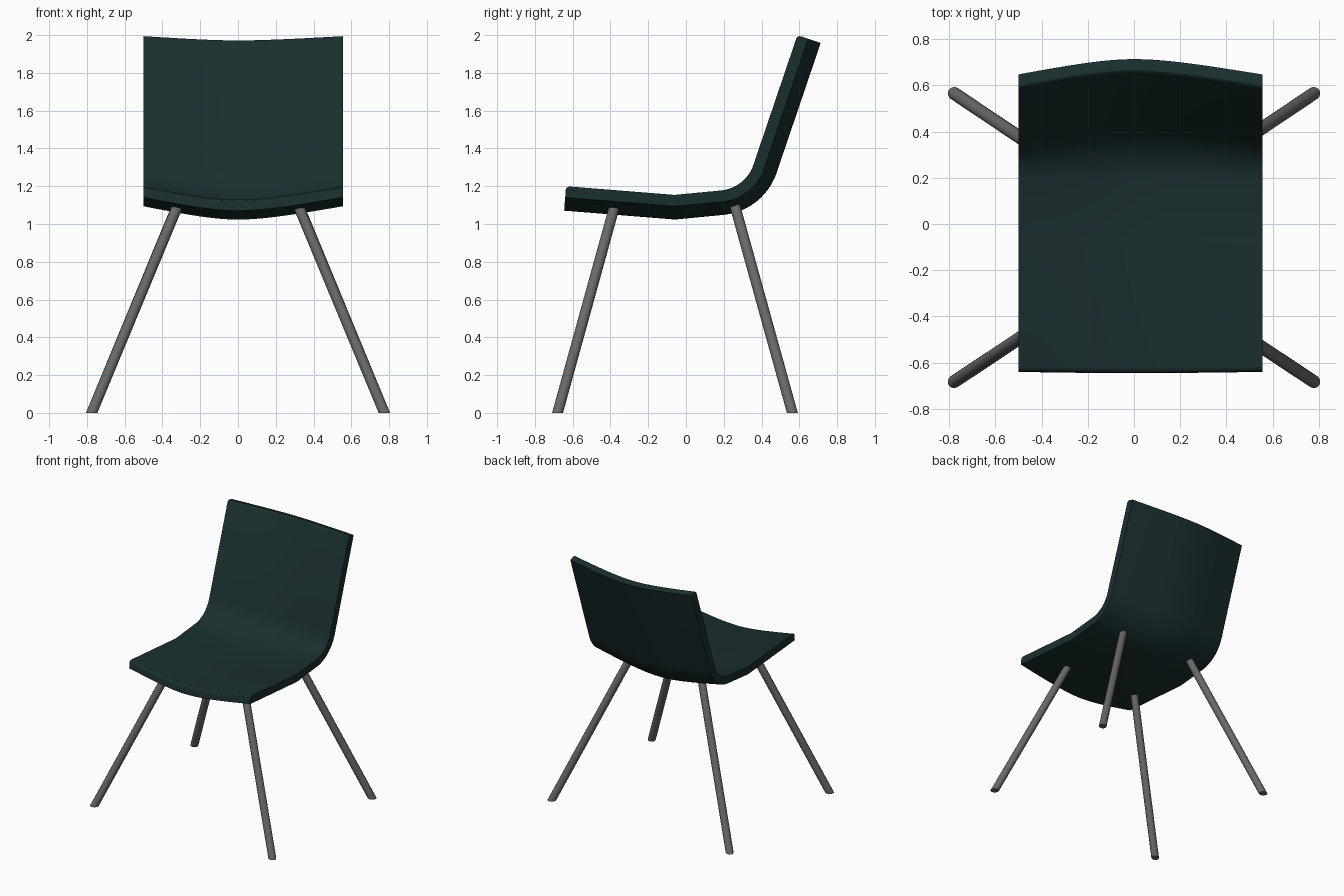
import bpy, bmesh, math
from mathutils import Vector

if "Cube" in bpy.data.objects:
    bpy.data.objects.remove(bpy.data.objects["Cube"])

THICK, SAG, BEV = 0.06, 0.07, 0.02
X0, X1 = -0.5, 0.555


def material(name, rgb):
    m = bpy.data.materials.new(name)
    m.diffuse_color = (*rgb, 1)
    m.use_nodes = True
    m.node_tree.nodes["Principled BSDF"].inputs["Base Color"].default_value = m.diffuse_color
    return m


def finish(bm, name, mat):
    bmesh.ops.recalc_face_normals(bm, faces=bm.faces)
    me = bpy.data.meshes.new(name)
    bm.to_mesh(me)
    bm.free()
    ob = bpy.data.objects.new(name, me)
    bpy.context.collection.objects.link(ob)
    me.materials.append(mat)
    bpy.ops.object.select_all(action='DESELECT')
    ob.select_set(True)
    bpy.context.view_layer.objects.active = ob
    bpy.ops.object.shade_smooth_by_angle(angle=math.radians(30))
    return ob


def fillet(a, b, c, r, n):
    # arc of radius r rounding the corner b of the path a-b-c
    u, v = (a - b).normalized(), (c - b).normalized()
    half = u.angle(v) / 2
    p, q = b + u * (r / math.tan(half)), b + v * (r / math.tan(half))
    o = b + (u + v).normalized() * (r / math.sin(half))
    sweep = math.pi - 2 * half
    s, e = p - o, q - o
    return [o + (s * math.sin((1 - t) * sweep) + e * math.sin(t * sweep)) / math.sin(sweep)
            for t in (i / n for i in range(n + 1))]


# side profile of the upper surface (y, z): front lip, seat dip, bend, backrest top
front, dip, bend, top = (Vector(p) for p in ((-0.635, 1.2), (-0.06, 1.154), (0.315, 1.19), (0.59, 2.0)))
path = [front, dip] + fillet(dip, bend, top, 0.2, 12) + [top]
tang = [(b - a).normalized() for a, b in zip(path, path[1:])]
normals = []
for i in range(len(path)):
    t0, t1 = tang[max(i - 1, 0)], tang[min(i, len(tang) - 1)]
    n0, n1 = Vector((t0.y, -t0.x)), Vector((t1.y, -t1.x))
    n = (n0 + n1).normalized()
    normals.append(n / n.dot(n0))


def sag(x):
    # cross dish: nearly straight wings, rounded middle
    a, edge = 0.22, X1 if x > 0 else -X0
    f = lambda s: math.hypot(s, a)
    return SAG * (f(edge) - f(x)) / (f(edge) - a)


def section(x):
    d = sag(x)
    upper = [p + n * d for p, n in zip(path, normals)]
    lower = [p + n * (d + THICK) for p, n in zip(path, normals)]
    rim = lambda p, t, n: [p + t * BEV * (1 - math.sin(k)) + n * BEV * (1 - math.cos(k))
                           for k in (0, math.pi / 6, math.pi / 3, math.pi / 2)]
    lip = rim(upper[0], tang[0], normals[0])
    crest = rim(upper[-1], -tang[-1], normals[-1])
    return lip[::-1] + upper[1:-1] + crest + lower[::-1]


# seat shell: dished sections joined across the width
bm = bmesh.new()
N = 24
rings = []
for i in range(N + 1):
    x = X0 + (X1 - X0) * i / N
    rings.append([bm.verts.new((x, p.x, p.y)) for p in section(x)])
for r, s in zip(rings, rings[1:]):
    for j in range(len(r)):
        k = (j + 1) % len(r)
        bm.faces.new((r[j], r[k], s[k], s[j]))
bm.faces.new(rings[0])
bm.faces.new(rings[-1])
finish(bm, "seat_shell", material("dark_green", (0.010, 0.028, 0.028)))


# splayed round legs, cut level with the floor
def leg(name, foot, head, mat, radius=0.028):
    foot, head = Vector(foot), Vector(head)
    axis = (head - foot).normalized()
    rot = axis.to_track_quat('Z', 'Y')
    bm = bmesh.new()
    loops = []
    for base in (foot, head):
        ring = []
        for i in range(24):
            a = math.tau * i / 24
            p = base + rot @ Vector((radius * math.cos(a), radius * math.sin(a), 0))
            if base is foot:
                p -= axis * (p.z / axis.z)
            ring.append(bm.verts.new(p))
        loops.append(ring)
    for i in range(24):
        j = (i + 1) % 24
        bm.faces.new((loops[0][i], loops[0][j], loops[1][j], loops[1][i]))
    for ring in loops:
        bm.faces.new(ring)
    finish(bm, name, mat)


grey = material("grey", (0.14, 0.14, 0.14))
for side, s in (("left", -1), ("right", 1)):
    leg(f"front_leg_{side}", (s * 0.775, -0.68, 0), (s * 0.32, -0.378, 1.095), grey)
    leg(f"back_leg_{side}", (s * 0.775, 0.563, 0), (s * 0.32, 0.258, 1.1), grey)
